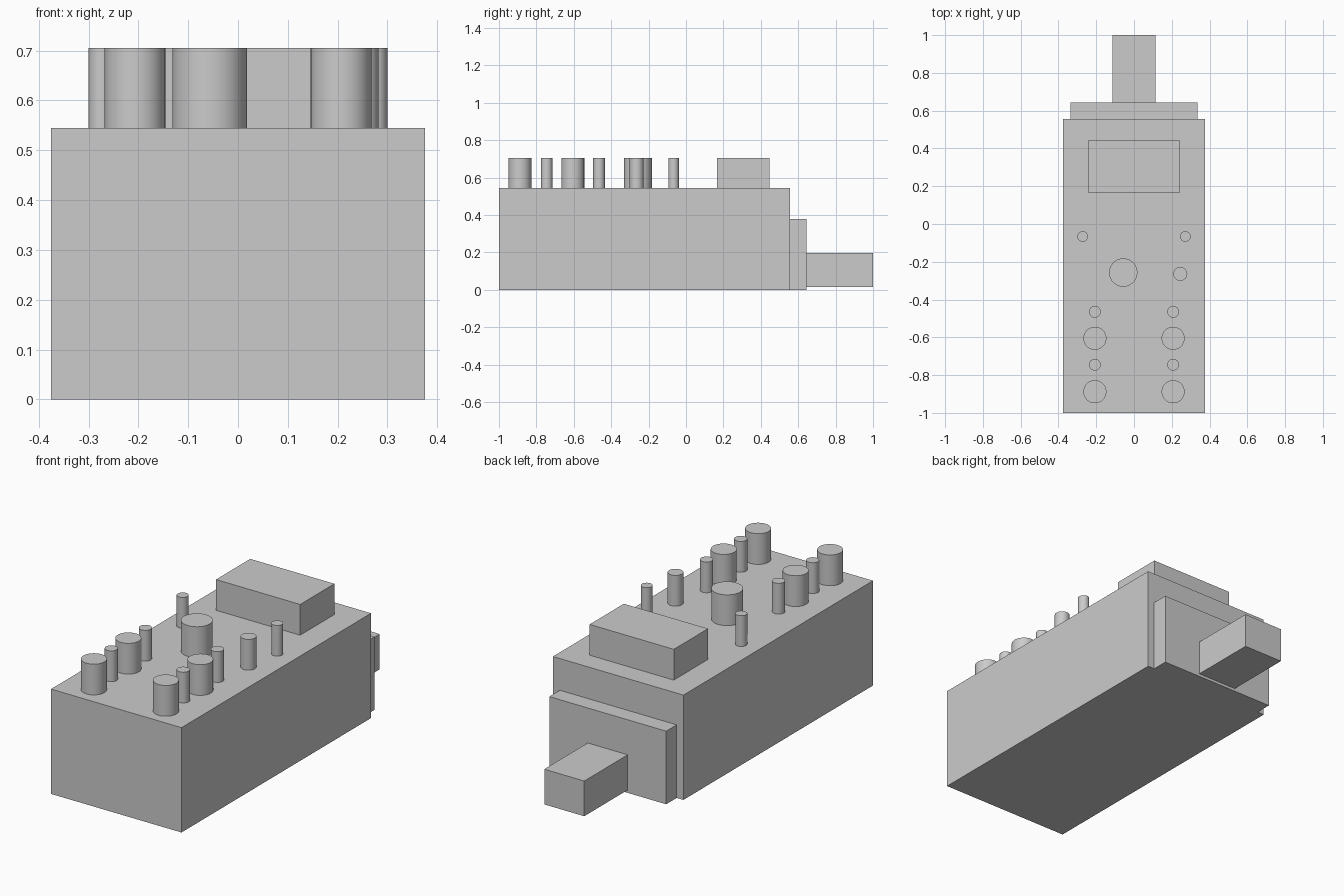
import bpy
import math

if "Cube" in bpy.data.objects:
    bpy.data.objects.remove(bpy.data.objects["Cube"], do_unlink=True)

# One plain grey for the whole device
GREY = (0.6, 0.6, 0.6, 1.0)
grey = bpy.data.materials.new("plain_grey")
grey.use_nodes = True
grey.diffuse_color = GREY
grey.node_tree.nodes["Principled BSDF"].inputs["Base Color"].default_value = GREY

DECK = 0.545   # top of the body
TOP = 0.705    # top of screen and knobs


def finish(name):
    obj = bpy.context.object
    obj.name = name
    obj.data.materials.append(grey)
    return obj


def box(name, x, y, z):
    """Box spanning the given (low, high) ranges."""
    spans = (x, y, z)
    bpy.ops.mesh.primitive_cube_add(size=1, location=[(a + b) / 2 for a, b in spans])
    bpy.context.object.scale = [b - a for a, b in spans]
    bpy.ops.object.transform_apply(location=False, rotation=False, scale=True)
    return finish(name)


def knob(name, x, y, radius):
    """Upright cylinder standing on the deck."""
    bpy.ops.mesh.primitive_cylinder_add(vertices=48, radius=radius, depth=TOP - DECK,
                                        location=(x, y, (TOP + DECK) / 2))
    bpy.ops.object.shade_smooth_by_angle(angle=math.radians(30))
    return finish(name)


# Casing, rear plate, plug and raised screen
box("body", (-0.375, 0.375), (-1, 0.557), (0, DECK))
box("rear_plate", (-0.336, 0.336), (0.557, 0.643), (0, 0.38))
box("rear_plug", (-0.115, 0.115), (0.643, 1), (0.015, 0.198))
box("screen", (-0.242, 0.242), (0.165, 0.446), (DECK, TOP))

# Controls that come in left and right pairs
for side, s in (("left", 1), ("right", -1)):
    knob(f"upper_pin_{side}", s * 0.272, -0.066, 0.028)
    knob(f"rear_button_{side}", s * 0.207, -0.465, 0.031)
    knob(f"rear_knob_{side}", s * 0.207, -0.605, 0.061)
    knob(f"front_button_{side}", s * 0.207, -0.745, 0.031)
    knob(f"front_knob_{side}", s * 0.207, -0.888, 0.061)

# Single controls
knob("main_dial", -0.057, -0.257, 0.075)
knob("side_button", 0.245, -0.264, 0.037)
